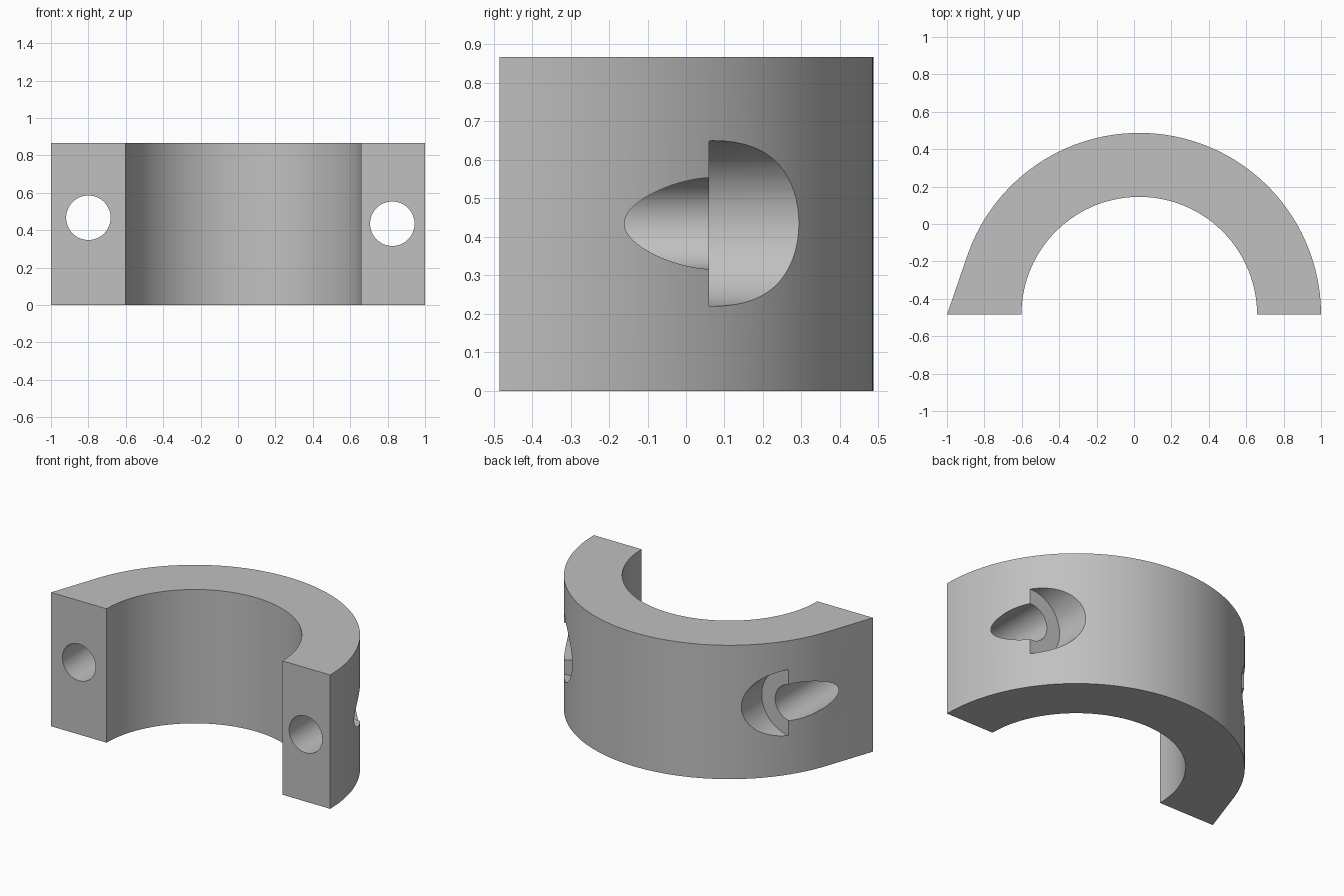
import bpy, bmesh
from math import sin, cos, pi, acos, radians
from mathutils import Matrix

cube = bpy.data.objects.get("Cube")
if cube:
    bpy.data.objects.remove(cube, do_unlink=True)

CX, FRONT = 0.028, -0.485      # arc centre, which lies on the front plane
R_OUT, R_IN = 0.972, 0.63
HEIGHT = 0.867
STEP_Y = 0.06                  # seat of the bolt heads

grey = bpy.data.materials.new("plain grey")
grey.use_nodes = True
colour = (0.53, 0.53, 0.53, 1)
grey.diffuse_color = colour
grey.node_tree.nodes["Principled BSDF"].inputs["Base Color"].default_value = colour


def make_object(name, bm):
    bmesh.ops.recalc_face_normals(bm, faces=bm.faces)
    mesh = bpy.data.meshes.new(name)
    bm.to_mesh(mesh)
    bm.free()
    mesh.materials.append(grey)
    obj = bpy.data.objects.new(name, mesh)
    bpy.context.collection.objects.link(obj)
    return obj


def arc(radius, start, end, steps):
    angles = [start + (end - start) * i / steps for i in range(steps + 1)]
    return [(CX + radius * cos(a), FRONT + radius * sin(a)) for a in angles]


def bore(name, x, z, radius, y0, y1):
    """Round cutter running along y."""
    bm = bmesh.new()
    place = Matrix.Translation((x, (y0 + y1) / 2, z)) @ Matrix.Rotation(pi / 2, 4, 'X')
    bmesh.ops.create_cone(bm, cap_ends=True, segments=64, radius1=radius,
                          radius2=radius, depth=y1 - y0, matrix=place)
    obj = make_object(name, bm)
    obj.hide_render = True
    return obj


# Half ring: the outer arc runs into a straight tangent flank at -x
tangent = pi - acos(R_OUT / (1 + CX))
profile = arc(R_OUT, 0, tangent, 90) + [(-1, FRONT)] + arc(R_IN, pi, 0, 90)
bm = bmesh.new()
base = bm.faces.new([bm.verts.new((x, y, 0)) for x, y in profile])
top = bmesh.ops.extrude_face_region(bm, geom=[base])["geom"]
bmesh.ops.translate(bm, vec=(0, 0, HEIGHT),
                    verts=[v for v in top if isinstance(v, bmesh.types.BMVert)])
clamp = make_object("clamp_half", bm)

# Bolt holes with wider head seats opening at the back
for side, x, z in (("left", 0.825, 0.435), ("right", -0.80, 0.467)):
    for part, radius, start in (("bolt_hole", 0.119, -0.7), ("head_seat", 0.215, STEP_Y)):
        cutter = bore(f"{side}_{part}", x, z, radius, start, 0.8)
        mod = clamp.modifiers.new(cutter.name, 'BOOLEAN')
        mod.operation = 'DIFFERENCE'
        mod.solver = 'EXACT'
        mod.object = cutter
        bpy.context.view_layer.objects.active = clamp
        bpy.ops.object.modifier_apply(modifier=mod.name)
        bpy.data.objects.remove(cutter, do_unlink=True)

# Smooth curved walls, sharp edges
bpy.ops.object.select_all(action='DESELECT')
clamp.select_set(True)
bpy.context.view_layer.objects.active = clamp
bpy.ops.object.shade_smooth_by_angle(angle=radians(25))
